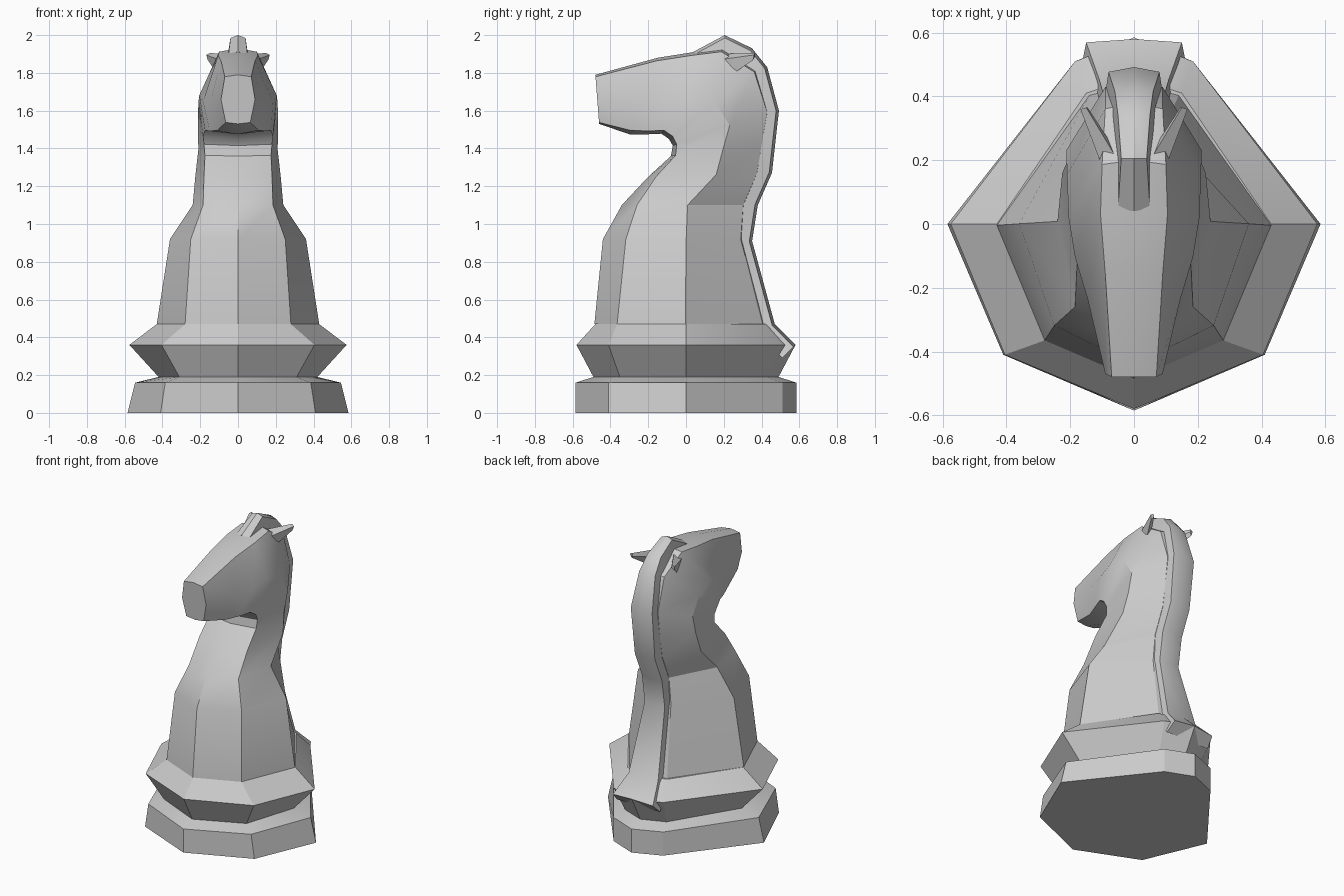
import bpy, bmesh, math
from mathutils import Vector

if "Cube" in bpy.data.objects:
    bpy.data.objects.remove(bpy.data.objects["Cube"])


def make(name, verts, faces):
    me = bpy.data.meshes.new(name)
    me.from_pydata(verts, [], faces)
    ob = bpy.data.objects.new(name, me)
    bpy.context.collection.objects.link(ob)
    bm = bmesh.new()
    bm.from_mesh(me)
    bmesh.ops.remove_doubles(bm, verts=bm.verts, dist=1e-5)
    bmesh.ops.recalc_face_normals(bm, faces=bm.faces)
    bm.to_mesh(me)
    bm.free()
    bpy.ops.object.select_all(action='DESELECT')
    ob.select_set(True)
    bpy.context.view_layer.objects.active = ob
    bpy.ops.object.shade_smooth_by_angle(angle=math.radians(30))
    return ob


def mirrored(half):
    """Close a half outline (first and last point on x = 0) into a ring."""
    return half + [(-x, y, z) for x, y, z in reversed(half[1:-1])]


def loft(name, rings):
    n = len(rings[0])
    verts = [p for r in rings for p in r]
    faces = [(i * n + j, i * n + (j + 1) % n, (i + 1) * n + (j + 1) % n, (i + 1) * n + j)
             for i in range(len(rings) - 1) for j in range(n)]
    faces += [tuple(range(n)), tuple(range(len(verts) - n, len(verts)))]
    return make(name, verts, faces)


# Pedestal: z, front y, front corner x/y, side x, back corner x/y, back y
base = [
    (0.00, -.585, .41, -.41, .585, .185, .51, .585),
    (0.16, -.585, .385, -.41, .545, .185, .51, .585),
    (0.19, -.49, .31, -.35, .42, .155, .43, .49),
    (0.36, -.58, .405, -.41, .575, .185, .51, .58),
    (0.47, -.48, .28, -.365, .43, .15, .41, .46),
]
loft("pedestal", [mirrored([(0, fy, z), (cx, cy, z), (sx, 0, z), (bx, by, z), (0, k, z)])
                  for z, fy, cx, cy, sx, bx, by, k in base])

# Body and head: throat y/z, nape y/z, then fraction and half width of the
# front corner, fraction and half width of the side, half width at the nape
body = [
    (-.485, .47, .44, .47, .13, .28, .52, .43, .14),
    (-.44, .92, .32, .92, .16, .25, .58, .36, .09),
    (-.34, 1.10, .33, 1.10, .12, .185, .52, .24, .085),
    (-.20, 1.25, .40, 1.27, .07, .18, .60, .225, .085),
    (-.08, 1.36, .42, 1.42, .05, .175, .55, .21, .085),
    (-.07, 1.415, .45, 1.60, .04, .18, .58, .212, .09),
    (-.09, 1.45, .38, 1.82, .04, .185, .52, .21, .09),
    (-.13, 1.478, .20, 1.93, .04, .175, .45, .205, .10),
    (-.20, 1.475, .04, 1.91, .04, .15, .40, .185, .105),
    (-.30, 1.475, -.15, 1.88, .05, .11, .42, .145, .09),
    (-.46, 1.53, -.48, 1.79, .03, .065, .50, .09, .07),
]
rings = []
for fy, fz, by, bz, tf, wf, ts, ws, wb in body:
    def at(t, w):
        return (w, fy + (by - fy) * t, fz + (bz - fz) * t)
    rings.append(mirrored([at(0, 0), at(tf, wf), at(ts, ws), at(.96, wb), at(1, 0)]))
loft("body_and_head", rings)

# Mane: crest path y, z, half width
mane = [(.58, .36, .15), (.47, .47, .11), (.35, .91, .075), (.38, 1.10, .075),
        (.455, 1.27, .075), (.492, 1.60, .08), (.43, 1.83, .06), (.35, 1.93, .05),
        (.205, 2.0, .04), (.04, 1.912, .05)]
rings = []
for i, (y, z, w) in enumerate(mane):
    a, b = mane[max(i - 1, 0)], mane[min(i + 1, len(mane) - 1)]
    t = Vector((b[0] - a[0], b[1] - a[1])).normalized()
    n = Vector((-t.y, t.x))  # points into the neck

    def off(x, d):
        return (x, y + n.x * d, z + n.y * d)
    rings.append(mirrored([off(0, 0), off(w, .015), off(w + .012, .10), off(0, .10)]))
loft("mane", rings)

# Ears, swept back and outward
for s, name in ((1, "ear_right"), (-1, "ear_left")):
    root = [(.045, .19, 1.90), (.10, .18, 1.87), (.12, .27, 1.81), (.07, .25, 1.86)]
    tip = [(.15, .365, 1.905), (.168, .36, 1.895), (.16, .355, 1.868), (.145, .365, 1.885)]
    loft(name, [[(s * x, y, z) for x, y, z in r] for r in (root, tip)])
